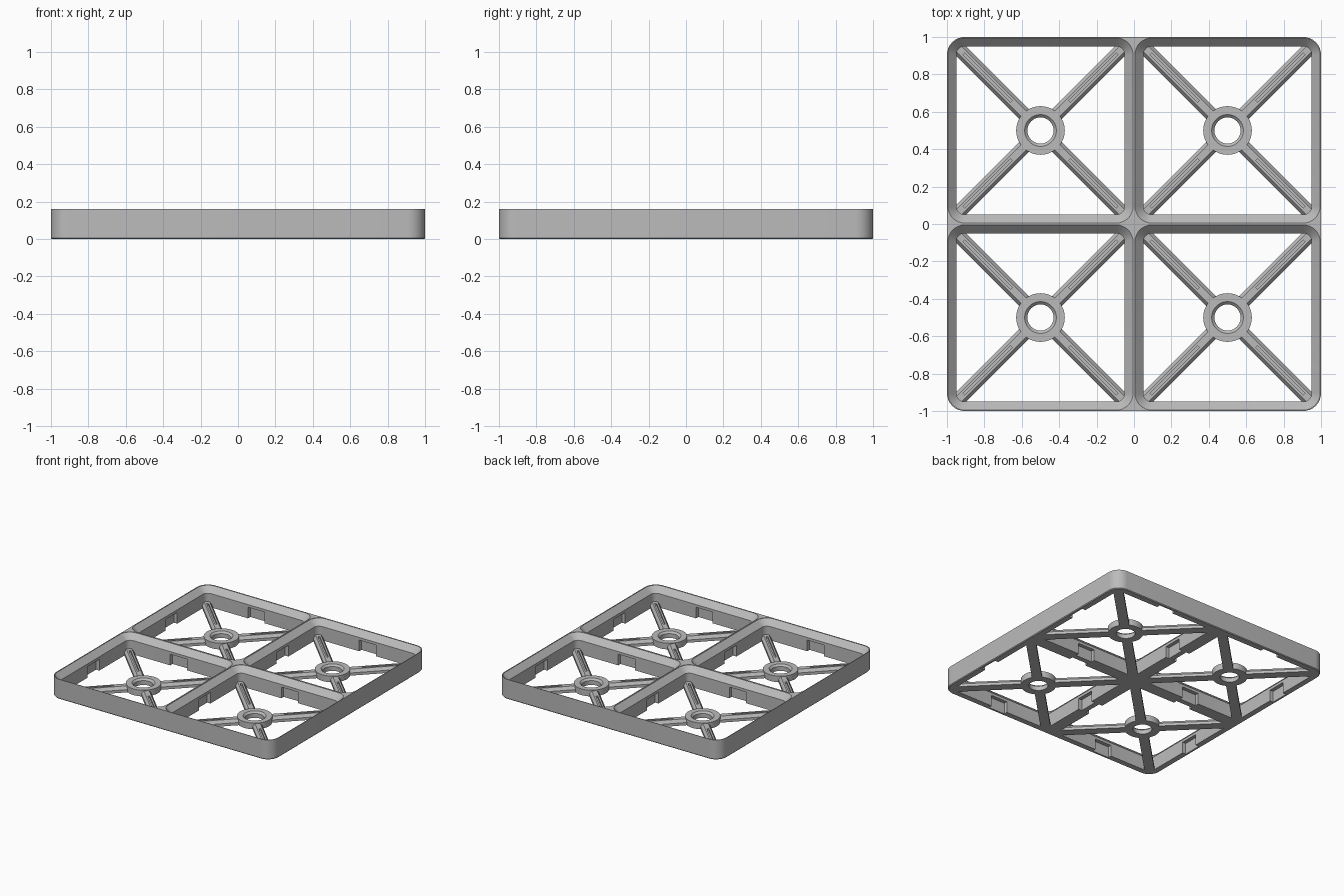
import bpy, bmesh, math
from mathutils import Matrix, Vector

if "Cube" in bpy.data.objects:
    bpy.data.objects.remove(bpy.data.objects["Cube"])

grey = bpy.data.materials.new("light grey plastic")
grey.use_nodes = True
colour = (0.5, 0.5, 0.5, 1)
grey.diffuse_color = colour
grey.node_tree.nodes["Principled BSDF"].inputs["Base Color"].default_value = colour

HEIGHT = 0.16
CELLS = [(x, y) for x in (-0.5, 0.5) for y in (-0.5, 0.5)]


def finish(name, bm, mat=True):
    bmesh.ops.recalc_face_normals(bm, faces=bm.faces)
    me = bpy.data.meshes.new(name)
    bm.to_mesh(me)
    bm.free()
    ob = bpy.data.objects.new(name, me)
    bpy.context.collection.objects.link(ob)
    if mat:
        me.materials.append(grey)
    return ob


def smooth(ob):
    bpy.ops.object.select_all(action='DESELECT')
    ob.select_set(True)
    bpy.context.view_layer.objects.active = ob
    bpy.ops.object.shade_smooth_by_angle(angle=math.radians(30))


def rounded_square(half, radius, z, steps=8):
    pts = []
    for quarter in range(4):
        mid = math.radians(45 + 90 * quarter)
        cx = math.copysign(half - radius, math.cos(mid))
        cy = math.copysign(half - radius, math.sin(mid))
        for i in range(steps + 1):
            a = math.radians(90 * (quarter + i / steps))
            pts.append(Vector((cx + radius * math.cos(a), cy + radius * math.sin(a), z)))
    return pts


def loft(bm, rings, offset=(0, 0), closed=False):
    """Skin a stack of equal loops; cap the ends, or join last to first."""
    shift = Vector((*offset, 0))
    loops = [[bm.verts.new(p + shift) for p in ring] for ring in rings]
    pairs = list(zip(loops, loops[1:]))
    if closed:
        pairs.append((loops[-1], loops[0]))
    else:
        bm.faces.new(loops[0])
        bm.faces.new(loops[-1])
    for a, b in pairs:
        for i in range(len(a)):
            j = (i + 1) % len(a)
            bm.faces.new((a[i], a[j], b[j], b[i]))


def cut(ob, cutter):
    mod = ob.modifiers.new("cut", 'BOOLEAN')
    mod.object = cutter
    mod.solver = 'EXACT'
    cutter.hide_render = True
    bpy.context.view_layer.objects.active = ob
    bpy.ops.object.modifier_apply(modifier=mod.name)
    bpy.data.objects.remove(cutter)


def box(bm, centre, size, turn=0.0, base=(0, 0)):
    m = (Matrix.Translation((*base, 0)) @ Matrix.Rotation(turn, 4, 'Z')
         @ Matrix.Translation(centre) @ Matrix.Diagonal((*size, 1)))
    bmesh.ops.create_cube(bm, size=1, matrix=m)


# Frame: a rounded slab with four flared openings
bm = bmesh.new()
loft(bm, [rounded_square(0.995, 0.09, 0), rounded_square(1, 0.095, 0.006),
          rounded_square(1, 0.095, HEIGHT)])
frame = finish("frame", bm)

bm = bmesh.new()
for c in CELLS:
    loft(bm, [rounded_square(0.45, 0.045, -0.02), rounded_square(0.45, 0.045, 0.112),
              rounded_square(0.495, 0.09, 0.157), rounded_square(0.495, 0.09, 0.2)], c)
cut(frame, finish("opening_cutter", bm, False))

# Latch pockets in the lower middle of every inner wall
bm = bmesh.new()
for c in CELLS:
    for k in range(4):
        box(bm, (0.45, 0, 0.03), (0.06, 0.15, 0.12), k * math.pi / 2, c)
cut(frame, finish("pocket_cutter", bm, False))
smooth(frame)


def spoke_section(half_bottom, half_top, height, x):
    return [Vector((x, -half_bottom, 0)), Vector((x, half_bottom, 0)),
            Vector((x, half_bottom, 0.022)), Vector((x, half_top, height)),
            Vector((x, -half_top, height)), Vector((x, -half_bottom, 0.022))]


# Diagonal spokes with chamfered sides and a groove along the outer part
for n, c in enumerate(CELLS):
    bm = bmesh.new()
    loft(bm, [spoke_section(0.037, 0.02, 0.045, x) for x in (0.1, 0.635)])
    spoke = finish(f"spokes_{n + 1}", bm)
    bm = bmesh.new()
    box(bm, (0.4, 0, 0.045), (0.36, 0.014, 0.03))
    cut(spoke, finish("groove_cutter", bm, False))
    bm = bmesh.new()
    for k in range(4):
        start = len(bm.verts)
        bm.from_mesh(spoke.data)
        bm.verts.ensure_lookup_table()
        bmesh.ops.transform(bm, verts=bm.verts[start:], matrix=Matrix.Translation((*c, 0))
                            @ Matrix.Rotation(math.radians(45 + 90 * k), 4, 'Z'))
    bm.to_mesh(spoke.data)
    bm.free()

    # Hub ring with a chamfered hole
    bm = bmesh.new()
    profile = [(0.13, 0), (0.13, 0.05), (0.085, 0.05), (0.07, 0.035), (0.07, 0)]
    rings = [[Vector((r * math.cos(a), r * math.sin(a), z))
              for a in (math.tau * i / 48 for i in range(48))] for r, z in profile]
    loft(bm, rings, c, closed=True)
    smooth(finish(f"hub_ring_{n + 1}", bm))
